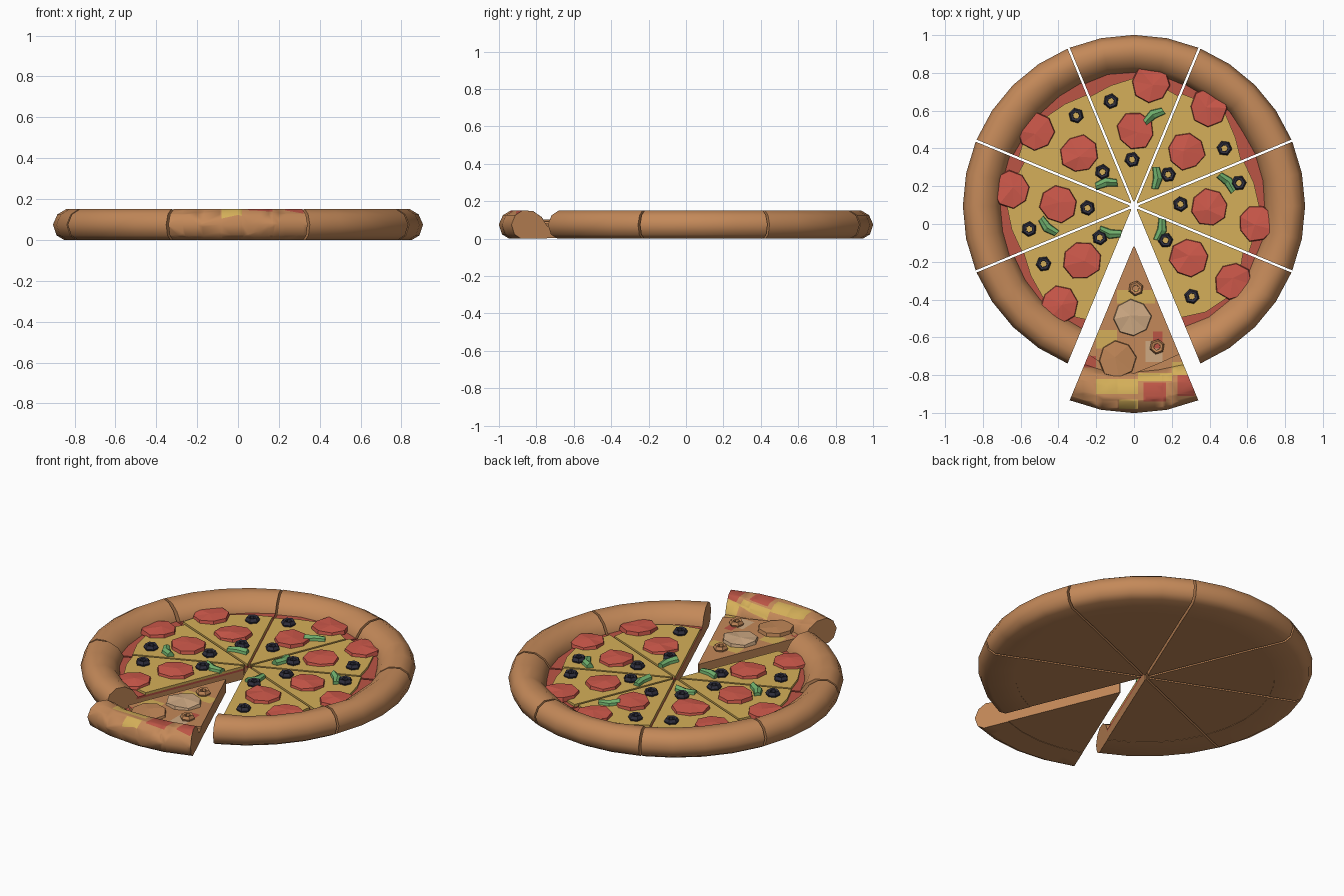
import bpy, bmesh, math, random
from mathutils import Vector, Matrix

if "Cube" in bpy.data.objects:
    bpy.data.objects.remove(bpy.data.objects["Cube"])

random.seed(4)
HALF = math.radians(22.5)
CENTRE_Y = 0.095
GAP = 0.016      # each slice sits this far out along its own axis
PULL = 0.19      # the front slice is pulled out by this much


def material(name, rgb):
    m = bpy.data.materials.new(name)
    m.diffuse_color = (*rgb, 1)
    m.use_nodes = True
    m.node_tree.nodes["Principled BSDF"].inputs["Base Color"].default_value = m.diffuse_color
    return m


MATS = {
    "crust": material("baked crust", (0.55, 0.25, 0.10)),
    "cheese": material("cheese yellow", (0.66, 0.43, 0.10)),
    "sauce": material("tomato red", (0.50, 0.09, 0.06)),
    "pepperoni": material("pepperoni red", (0.62, 0.10, 0.07)),
    "olive": material("olive black", (0.03, 0.03, 0.05)),
    "pepper": material("pepper green", (0.16, 0.43, 0.15)),
    "tan": material("pale dough", (0.62, 0.40, 0.23)),
}
NAMES = list(MATS)

# patches of colour on the pulled slice: x range, y range, colour
PATCHES = [
    (-0.20, 0.02, -0.90, -0.82, "cheese"), (0.02, 0.20, -0.83, -0.79, "cheese"),
    (0.20, 0.34, -0.80, -0.73, "cheese"), (0.06, 0.15, -0.73, -0.62, "tan"),
    (0.23, 0.32, -0.91, -0.80, "sauce"), (0.05, 0.17, -0.94, -0.84, "sauce"),
    (-0.09, 0.11, -0.42, -0.35, "cheese"), (-0.20, -0.09, -0.66, -0.56, "cheese"),
    (-0.27, -0.20, -0.76, -0.70, "sauce"), (0.10, 0.15, -0.66, -0.57, "sauce"),
    (-0.08, 0.02, -0.98, -0.93, "cheese"),
]


def paint_patches(bm):
    """Cut the patch outlines into the mesh and colour the upward faces."""
    for x0, x1, y0, y1, _ in PATCHES:
        for co, no in (((x0, 0, 0), (1, 0, 0)), ((x1, 0, 0), (1, 0, 0)),
                       ((0, y0, 0), (0, 1, 0)), ((0, y1, 0), (0, 1, 0))):
            geom = bm.verts[:] + bm.edges[:] + bm.faces[:]
            bmesh.ops.bisect_plane(bm, geom=geom, plane_co=co, plane_no=no)
    bm.normal_update()
    for f in bm.faces:
        c = f.calc_center_median()
        for x0, x1, y0, y1, name in PATCHES:
            if f.normal.z > 0.3 and x0 < c.x < x1 and y0 < c.y < y1:
                f.material_index = NAMES.index(name)


def finish(name, bm, xf, mat, smooth=None, patched=False):
    """Move a part into place and make it an object."""
    bmesh.ops.transform(bm, matrix=xf, verts=bm.verts)
    bmesh.ops.recalc_face_normals(bm, faces=bm.faces)
    for f in bm.faces:
        f.material_index = NAMES.index(mat)
        f.smooth = smooth is not None
    if patched:
        paint_patches(bm)
    me = bpy.data.meshes.new(name)
    bm.to_mesh(me)
    bm.free()
    for m in MATS.values():
        me.materials.append(m)
    if smooth:
        me.set_sharp_from_angle(angle=math.radians(smooth))
    ob = bpy.data.objects.new(name, me)
    bpy.context.collection.objects.link(ob)


def loft(bm, rings, closed=False):
    """Skin between rings of points, capping the ends unless closed."""
    vs = [[bm.verts.new(p) for p in r] for r in rings]
    n = len(vs[0])
    for i in range(len(vs) if closed else len(vs) - 1):
        a, b = vs[i], vs[(i + 1) % len(vs)]
        for j in range(n):
            bm.faces.new((a[j], a[(j + 1) % n], b[(j + 1) % n], b[j]))
    if not closed:
        bm.faces.new(vs[0])
        bm.faces.new(vs[-1][::-1])


def polar(r, a, z):
    return Vector((r * math.sin(a), r * math.cos(a), z))


ARC = [HALF * t for t in (-1, -0.5, 0, 0.5, 1)]


def wedge(radii, z0, z1):
    """Slice-shaped layer whose outer edge follows the given radii."""
    bm = bmesh.new()
    pts = [(0.008, -HALF), (0.008, HALF)] + list(zip(radii[::-1], ARC[::-1]))
    loft(bm, [[polar(r, a, z) for r, a in pts] for z in (z0, z1)])
    return bm


CRUST = [(0.685, 0.0), (0.685, 0.07), (0.715, 0.115), (0.765, 0.147), (0.825, 0.151),
         (0.868, 0.125), (0.89, 0.075), (0.872, 0.022), (0.835, 0.0)]


def crust_rim():
    bm = bmesh.new()
    rings = []
    for a in ARC:
        k = random.uniform(-0.012, 0.012)
        rings.append([polar(r + (k if 0 < i < 4 else 0), a, z)
                      for i, (r, z) in enumerate(CRUST)])
    loft(bm, rings)
    return bm


def pepperoni(bm, x, y):
    """Crinkled low disc."""
    n, spin = 8, random.random()
    low, high = [], []
    for i in range(n):
        a = spin + i * math.tau / n
        r = random.uniform(0.095, 0.108)
        d = Vector((math.cos(a), math.sin(a), 0))
        low.append(bm.verts.new(Vector((x, y, 0.074)) + d * r))
        high.append(bm.verts.new(Vector((x, y, random.uniform(0.09, 0.102))) + d * r * 0.95))
    mid = bm.verts.new((x + 0.01, y - 0.01, 0.104))
    for i in range(n):
        j = (i + 1) % n
        bm.faces.new((low[i], low[j], high[j], high[i]))
        bm.faces.new((high[i], high[j], mid))
    bm.faces.new(low[::-1])


def olive(bm, x, y):
    """Six-sided ring."""
    spin = random.random()
    rings = []
    for i in range(6):
        d = polar(1, spin + i * math.tau / 6, 0)
        rings.append([Vector((x, y, z)) + d * r for r, z in
                      ((0.017, 0.074), (0.035, 0.074), (0.041, 0.09), (0.032, 0.107), (0.018, 0.104))])
    loft(bm, rings, closed=True)


def pepper(bm, x, y):
    """Short bent strip."""
    a = random.uniform(-0.9, 0.9)
    rot = Matrix.Rotation(a, 3, 'Z')
    rings = []
    for t in (-1, 0, 1):
        w = 0.027 - 0.007 * abs(t)
        rings.append([Vector((x, y, 0)) + rot @ Vector((t * 0.058, s * w - 0.014 * t * t, z))
                      for s, z in ((-1, 0.074), (1, 0.074), (0.8, 0.095), (0, 0.105 - 0.006 * t), (-0.8, 0.095))])
    loft(bm, rings)


# eight slices; odd ones carry the toppings mirrored, number 4 is pulled out
PEPPER_SPOT = {0: (0.10, 0.485), 2: (-0.13, 0.50), 6: (-0.115, 0.46)}
for k in range(8):
    out = k == 4
    sx = -1 if k % 2 else 1
    cy = CENTRE_Y - (PULL if out else 0)
    turn = (Matrix.Translation((0, cy, 0)) @ Matrix.Rotation(-k * math.tau / 8, 4, 'Z')
            @ Matrix.Diagonal((sx, 1, 1, 1)))
    shifted = turn @ Matrix.Translation((0, GAP, 0))
    tag = "pulled" if out else str(k + 1)

    finish("slice_base_" + tag, wedge([0.70] * 5, 0.002, 0.054), shifted, "crust")
    finish("sauce_layer_" + tag, wedge([0.695] * 5, 0.054, 0.066), shifted,
           "crust" if out else "sauce", patched=out)
    edge = [r + random.uniform(-0.02, 0.02) for r in (0.62, 0.65, 0.665, 0.655, 0.63)]
    finish("cheese_layer_" + tag, wedge(edge, 0.066, 0.08), shifted,
           "crust" if out else "cheese", patched=out)
    finish("crust_rim_" + tag, crust_rim(), shifted, "crust", smooth=50, patched=out)

    for i, spot in enumerate(((0.01, 0.40), (0.09, 0.65 if not out else 0.62))):
        bm = bmesh.new()
        pepperoni(bm, *spot)
        colour = ("tan", "crust")[i] if out else "pepperoni"
        finish(f"pepperoni_{tag}_{i + 1}", bm, turn, colour)

    bm = bmesh.new()
    for spot in ((-0.122, 0.555), (-0.01, 0.246)):
        olive(bm, *spot)
    finish("olive_rings_" + tag, bm, turn, "crust" if out else "olive")

    if not out:
        bm = bmesh.new()
        pepper(bm, *PEPPER_SPOT.get(k, (0.015, 0.195)))
        finish("pepper_strip_" + tag, bm, turn, "pepper")
